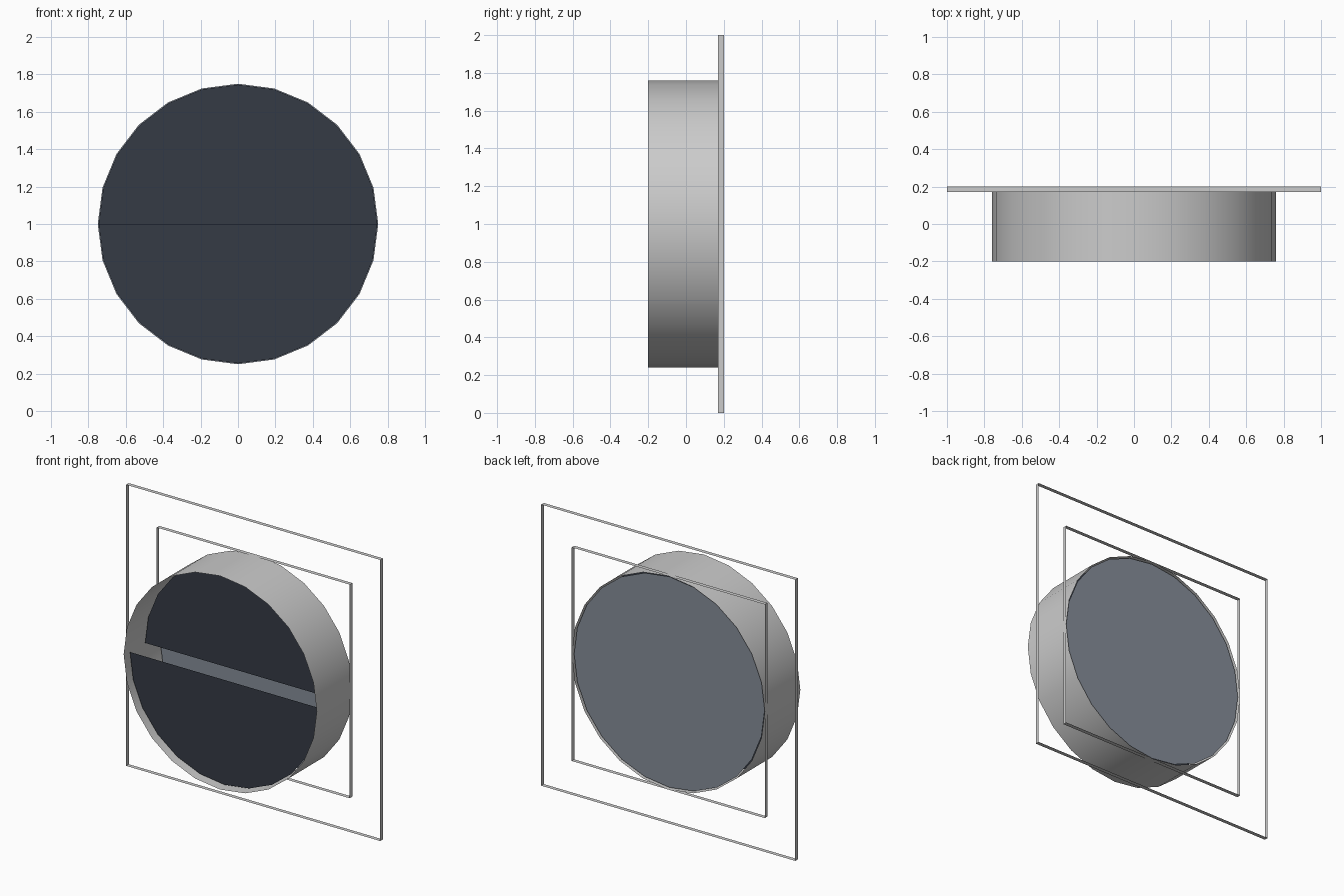
import bpy, bmesh
from math import sin, cos, pi

if "Cube" in bpy.data.objects:
    bpy.data.objects.remove(bpy.data.objects["Cube"])

CZ = 1.0      # height of the window centre
SIDES = 24


def arc(r, start=0.0, sweep=2 * pi, steps=SIDES, closed=True):
    """Points (x, z) on an arc around the window centre."""
    n = steps if closed else steps + 1
    return [(r * cos(start + sweep * i / steps),
             CZ + r * sin(start + sweep * i / steps)) for i in range(n)]


def square(h):
    return [(-h, CZ - h), (h, CZ - h), (h, CZ + h), (-h, CZ + h)]


def finish(name, bm, mat=None):
    me = bpy.data.meshes.new(name)
    bm.to_mesh(me)
    bm.free()
    ob = bpy.data.objects.new(name, me)
    bpy.context.collection.objects.link(ob)
    if mat:
        me.materials.append(mat)
    return ob


def band(name, pts, y0, y1, inward=False):
    """Open wall that follows a closed outline from y0 to y1."""
    bm = bmesh.new()
    front = [bm.verts.new((x, y0, z)) for x, z in pts]
    back = [bm.verts.new((x, y1, z)) for x, z in pts]
    for i in range(len(pts)):
        j = (i + 1) % len(pts)
        f = bm.faces.new((front[i], front[j], back[j], back[i]))
        if inward:
            f.normal_flip()
    return finish(name, bm)


def pane(name, pts, y, mat, face_back=False):
    """Single flat sheet."""
    bm = bmesh.new()
    f = bm.faces.new([bm.verts.new((x, y, z)) for x, z in pts])
    if face_back:
        f.normal_flip()
    return finish(name, bm, mat)


def material(name, rgb):
    m = bpy.data.materials.new(name)
    m.diffuse_color = (*rgb, 1)
    m.use_nodes = True
    m.node_tree.nodes["Principled BSDF"].inputs["Base Color"].default_value = m.diffuse_color
    return m


dark = material("dark_glass", (0.035, 0.043, 0.06))
slate = material("slate_glass", (0.24, 0.27, 0.32))

# Square wall trim: outer and inner edge strips
band("trim_outer_edge", square(1.0), 0.17, 0.2)
band("trim_inner_edge", square(0.76), 0.17, 0.2, inward=True)

# Round window casing
casing = band("round_casing", arc(0.76), -0.2, 0.2)
bpy.context.view_layer.objects.active = casing
casing.select_set(True)
bpy.ops.object.shade_smooth_by_angle()

# Two sliding half panes: lower one in front, upper one set back
pane("lower_pane", arc(0.745, pi, pi, SIDES // 2, False), -0.15, dark)
pane("upper_pane", arc(0.745, 0, pi, SIDES // 2, False), 0.02, dark)

# Full round sheet closing the back
pane("back_pane", arc(0.75), 0.187, slate, face_back=True)
